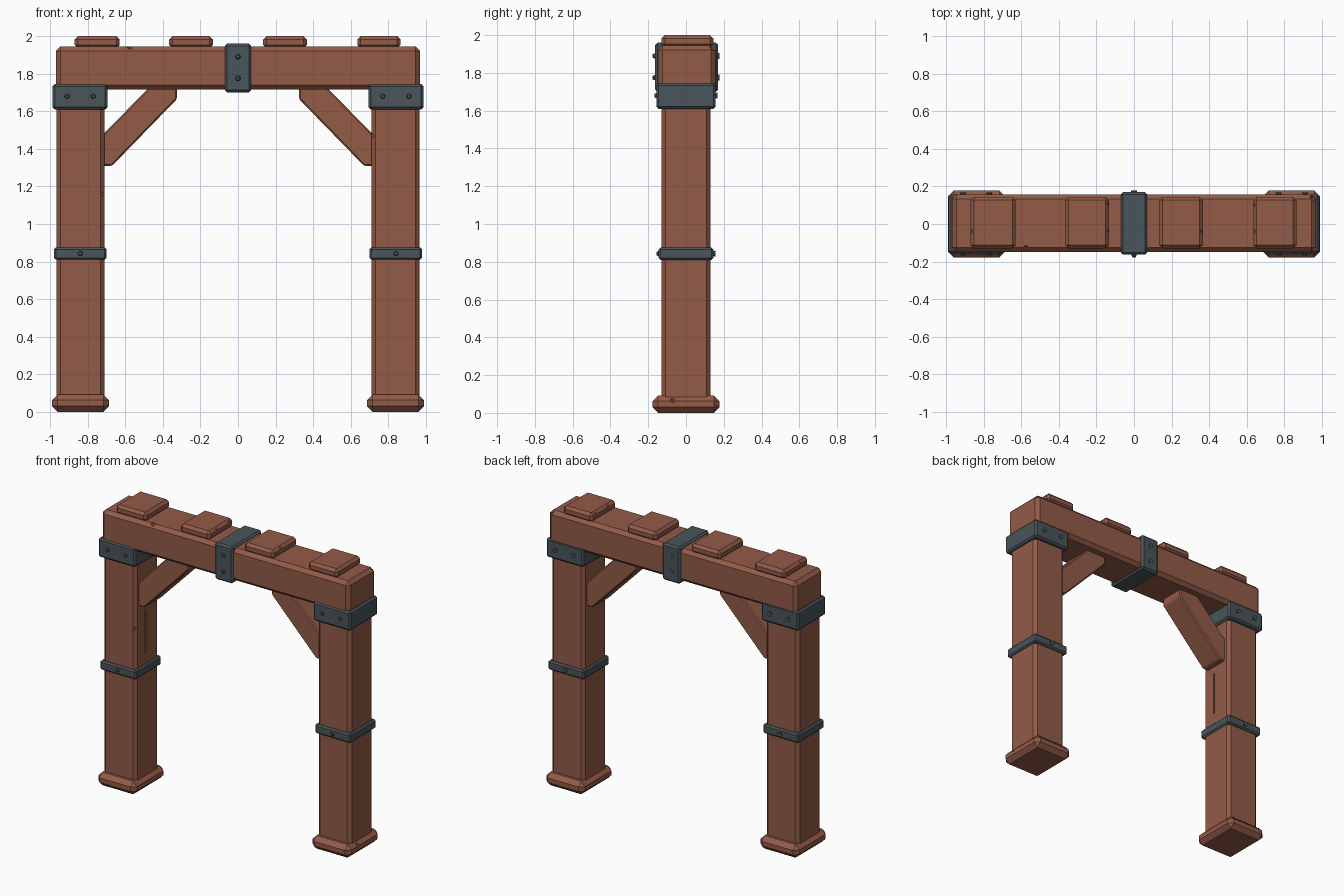
import bpy, bmesh
from mathutils import Matrix, Vector

cube = bpy.data.objects.get("Cube")
if cube:
    bpy.data.objects.remove(cube, do_unlink=True)


def material(name, color):
    m = bpy.data.materials.new(name)
    m.use_nodes = True
    m.diffuse_color = color
    m.node_tree.nodes["Principled BSDF"].inputs["Base Color"].default_value = color
    return m


WOOD = material("reddish brown wood", (0.29, 0.104, 0.064, 1))
IRON = material("dark grey iron", (0.068, 0.09, 0.1, 1))


def finish(name, bm, mat):
    bmesh.ops.recalc_face_normals(bm, faces=bm.faces)
    mesh = bpy.data.meshes.new(name)
    bm.to_mesh(mesh)
    bm.free()
    mesh.materials.append(mat)
    obj = bpy.data.objects.new(name, mesh)
    bpy.context.collection.objects.link(obj)
    return obj


def chamfer(bm, width):
    bmesh.ops.bevel(bm, geom=bm.edges[:], offset=width, segments=1,
                    affect='EDGES', clamp_overlap=True)


def block(name, low, high, bevel, mat):
    """Chamfered box between two corners."""
    low, high = Vector(low), Vector(high)
    bm = bmesh.new()
    bmesh.ops.create_cube(bm, size=1)
    bmesh.ops.scale(bm, vec=high - low, verts=bm.verts)
    bmesh.ops.translate(bm, vec=(low + high) / 2, verts=bm.verts)
    chamfer(bm, bevel)
    return finish(name, bm, mat)


def rivets(name, spots, depth):
    """Low domes on the front and back at each (x, z) spot."""
    bm = bmesh.new()
    for x, z in spots:
        for face in (-1, 1):
            rot = Matrix.Rotation(1.5708 * face, 4, 'X')
            bmesh.ops.create_cone(
                bm, cap_ends=True, segments=8, radius1=0.017, radius2=0.009, depth=0.02,
                matrix=Matrix.Translation((x, -face * depth, z)) @ rot.inverted()
                if face < 0 else Matrix.Translation((x, -depth, z)) @ rot)
    return finish(name, bm, IRON)


def brace(name, side):
    """Diagonal strut with trimmed ends between post and beam."""
    outline = [(0.73, 1.31), (0.67, 1.31), (0.325, 1.665), (0.325, 1.73),
               (0.47, 1.73), (0.73, 1.465)]
    bm = bmesh.new()
    face = bm.faces.new([bm.verts.new((side * x, -0.09, z)) for x, z in outline])
    top = bmesh.ops.extrude_face_region(bm, geom=[face])["geom"]
    bmesh.ops.translate(bm, vec=(0, 0.18, 0),
                        verts=[v for v in top if isinstance(v, bmesh.types.BMVert)])
    bmesh.ops.recalc_face_normals(bm, faces=bm.faces)
    chamfer(bm, 0.008)
    return finish(name, bm, WOOD)


def carve(obj, cutter):
    cutter.hide_render = True
    cutter.hide_viewport = True
    cutter.display_type = 'WIRE'
    mod = obj.modifiers.new("carve", 'BOOLEAN')
    mod.operation = 'DIFFERENCE'
    mod.solver = 'EXACT'
    mod.object = cutter


def chips(obj, spots, size=0.018):
    """Small knocks along the edges of a timber."""
    bm = bmesh.new()
    for p in spots:
        bmesh.ops.create_icosphere(bm, subdivisions=1, radius=size,
                                   matrix=Matrix.Translation(p))
    carve(obj, finish(obj.name + "_chip_cutter", bm, WOOD))


# Posts with feet, iron collars and braces
posts = {}
for label, s in (("right", -1), ("left", 1)):
    def span(inner, outer):
        return sorted((s * inner, s * outer))

    a, b = span(0.71, 0.967)
    posts[label] = block(label + "_post", (a, -0.13, 0.06), (b, 0.13, 1.75), 0.022, WOOD)
    a, b = span(0.687, 0.99)
    foot = block(label + "_foot", (a, -0.177, 0), (b, 0.177, 0.092), 0.03, WOOD)
    if s > 0:
        chips(foot, [(0.99, -0.07, 0.07)])
    a, b = span(0.7, 0.98)
    block(label + "_band", (a, -0.145, 0.81), (b, 0.145, 0.875), 0.01, IRON)
    rivets(label + "_band_rivet", [(s * 0.84, 0.843)], 0.147)
    a, b = span(0.695, 0.987)
    block(label + "_bracket", (a, -0.157, 1.61), (b, 0.157, 1.745), 0.012, IRON)
    rivets(label + "_bracket_rivets", [(s * 0.77, 1.68), (s * 0.91, 1.68)], 0.158)
    brace(label + "_brace", s)

# Knocks and a long split in the posts
chips(posts["right"], [(-0.712, -0.125, 1.16)])
chips(posts["left"], [(0.712, -0.125, 1.47)])
split = block("split_cutter", (-0.725, -0.024, 0.95), (-0.7, -0.016, 1.26), 0.001, WOOD)
carve(posts["right"], split)

# Crossbeam and its centre strap
beam = block("crossbeam", (-0.97, -0.148, 1.715), (0.97, 0.156, 1.945), 0.024, WOOD)
chips(beam, [(-0.575, -0.13, 1.945), (0.95, 0.14, 1.93)])
block("centre_strap", (-0.07, -0.163, 1.7), (0.07, 0.17, 1.96), 0.012, IRON)
rivets("centre_strap_rivets", [(0, 1.775), (0, 1.89)], 0.167)

# Cap blocks along the top
for i, (x, half) in enumerate([(-0.75, 0.12), (-0.25, 0.116), (0.25, 0.116), (0.75, 0.115)]):
    cap = block("cap_block_%d" % (i + 1), (x - half, -0.13, 1.935),
                (x + half, 0.145, 2.0), 0.018, WOOD)
    edge = -half if i in (0, 3) else half
    chips(cap, [(x + edge, -0.04, 1.99), (x + edge, 0.1, 1.99)][:1 + i % 2], 0.014)
